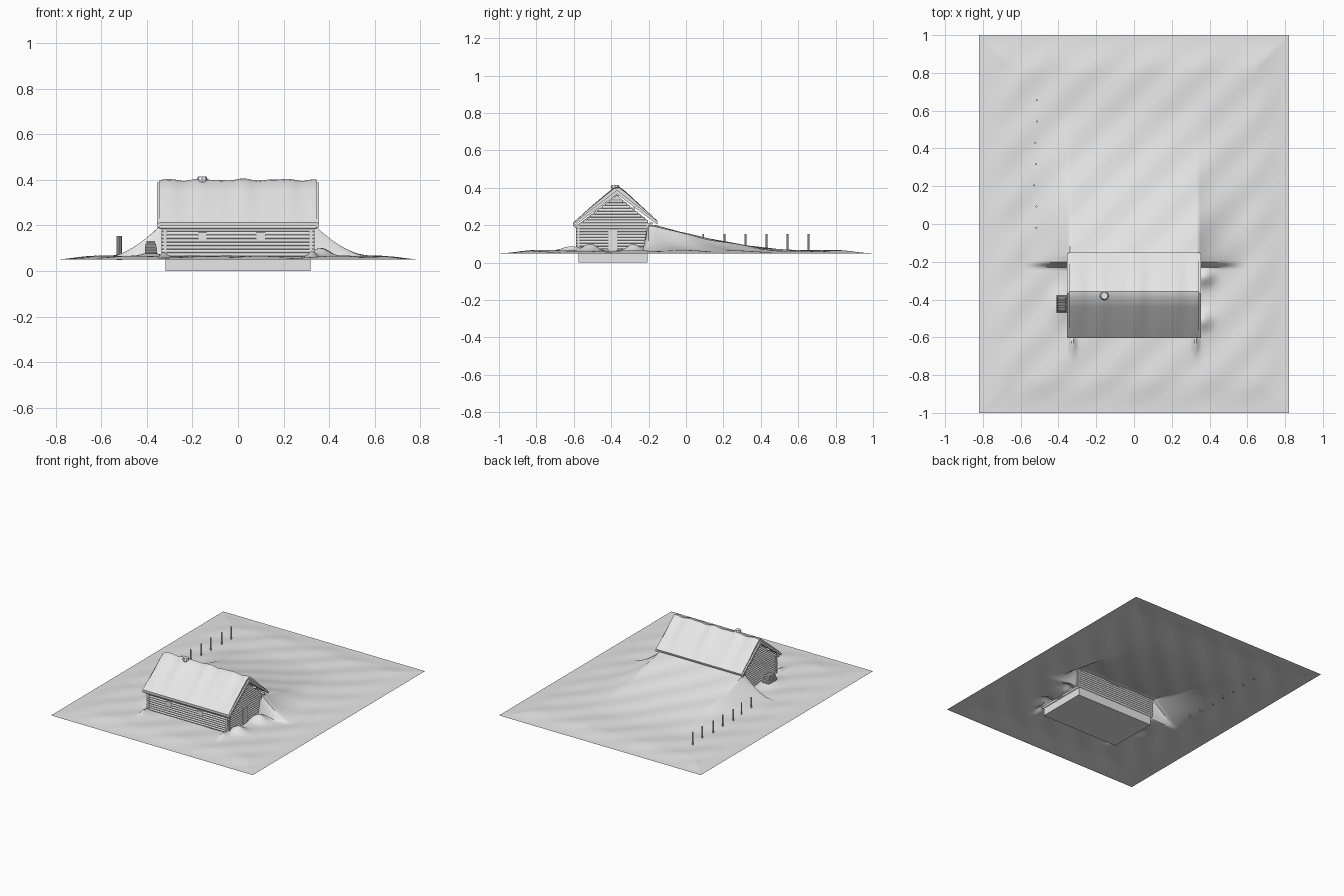
import bpy, bmesh, math
from mathutils import Matrix, Vector

if "Cube" in bpy.data.objects:
    bpy.data.objects.remove(bpy.data.objects["Cube"])

snow_grey = bpy.data.materials.new("pale_grey")
snow_grey.diffuse_color = (0.8, 0.8, 0.8, 1)
snow_grey.use_nodes = True
snow_grey.node_tree.nodes["Principled BSDF"].inputs["Base Color"].default_value = snow_grey.diffuse_color


def finish(name, bm, smooth=True):
    bmesh.ops.recalc_face_normals(bm, faces=bm.faces)
    mesh = bpy.data.meshes.new(name)
    bm.to_mesh(mesh)
    bm.free()
    mesh.materials.append(snow_grey)
    ob = bpy.data.objects.new(name, mesh)
    bpy.context.collection.objects.link(ob)
    if smooth:
        bpy.ops.object.select_all(action='DESELECT')
        ob.select_set(True)
        bpy.context.view_layer.objects.active = ob
        bpy.ops.object.shade_smooth_by_angle(angle=math.radians(40))
    return ob


def add_box(bm, x0, x1, y0, y1, z0, z1):
    m = Matrix.Translation(((x0 + x1) / 2, (y0 + y1) / 2, (z0 + z1) / 2))
    bmesh.ops.create_cube(bm, size=1, matrix=m @ Matrix.Diagonal((x1 - x0, y1 - y0, z1 - z0, 1)))


def add_log(bm, a, b, r, sides=10, r_end=None):
    a, b = Vector(a), Vector(b)
    rot = (b - a).to_track_quat('Z', 'Y').to_matrix().to_4x4()
    bmesh.ops.create_cone(bm, cap_ends=True, segments=sides, radius1=r,
                          radius2=r if r_end is None else r_end, depth=(b - a).length,
                          matrix=Matrix.Translation((a + b) / 2) @ rot)


def add_loft(bm, sections):
    rings = [[bm.verts.new(p) for p in s] for s in sections]
    n = len(rings[0])
    for r, s in zip(rings, rings[1:]):
        for i in range(n):
            bm.faces.new((r[i], r[(i + 1) % n], s[(i + 1) % n], s[i]))
    bm.faces.new(rings[0])
    bm.faces.new(rings[-1])


def step(t):
    t = max(0.0, min(1.0, t))
    return t * t * (3 - 2 * t)


def bump(x, y, cx, cy, sx, sy):
    return math.exp(-((x - cx) / sx) ** 2 - ((y - cy) / sy) ** 2)


# Snow field with a big drift behind the cabin
def ground(x, y):
    edge = step(min(0.82 - abs(x), 1 - abs(y)) / 0.2)
    h = 0.05 + edge * (0.013 + 0.0025 * math.sin(22 * (x - y)) + 0.002 * math.sin(13 * x + 6 * y))
    side = max(0, 1 - max(0, abs(x) - 0.34) / 0.27) ** 2
    back = max(0, min(1, 1 - (y + 0.17) / 0.78)) ** 1.6
    h += 0.135 * side * back * step((y + 0.235) / 0.035)
    for s in (-1, 1):
        h += 0.022 * bump(x, y, s * 0.325, -0.62, 0.018, 0.06)
    h += 0.035 * bump(x, y, 0.36, -0.51, 0.05, 0.05)
    h += 0.035 * bump(x, y, 0.37, -0.28, 0.05, 0.045)
    h += 0.018 * bump(x, y, -0.39, -0.42, 0.06, 0.09)
    return h


bm = bmesh.new()
bmesh.ops.create_grid(bm, x_segments=164, y_segments=200, size=1,
                      matrix=Matrix.Diagonal((0.82, 1, 1, 1)))
for v in bm.verts:
    v.co.z = ground(v.co.x, v.co.y)
finish("snow_field", bm)

# Foundation and inner wall core
core = [(-0.575, 0), (-0.205, 0), (-0.205, 0.225), (-0.37, 0.36), (-0.575, 0.205)]
bm = bmesh.new()
add_loft(bm, [[(x, y, z) for y, z in core] for x in (-0.318, 0.318)])
finish("foundation_core", bm, False)

# Log walls
pitch, rad = 0.0155, 0.0085
bm = bmesh.new()
for i in range(9):
    z = 0.072 + i * pitch
    for y in (-0.575, -0.205):
        add_log(bm, (-0.335, y, z), (0.335, y, z), rad)
for i in range(18):
    z = 0.064 + i * pitch
    y0 = -0.588 if z < 0.2 else -0.575 + (z - 0.2) * 1.30
    y1 = -0.192 if z < 0.215 else -0.205 - (z - 0.22) * 1.22
    if y1 - y0 > 0.02:
        for x in (-0.32, 0.32):
            add_log(bm, (x, y0, z), (x, y1, z), rad)
finish("log_walls", bm)

# Windows on the front and a door on each gable side that faces the yard
bm = bmesh.new()
for x in (-0.155, 0.10):
    add_box(bm, x - 0.02, x + 0.02, -0.586, -0.578, 0.135, 0.17)
finish("windows", bm, False)
bm = bmesh.new()
add_box(bm, 0.322, 0.331, -0.417, -0.365, 0.06, 0.18)
finish("door", bm, False)

# Purlin and eave beams
bm = bmesh.new()
for y, z in ((-0.588, 0.193), (-0.48, 0.277), (-0.368, 0.364), (-0.28, 0.288), (-0.185, 0.21)):
    add_log(bm, (-0.345, y, z), (0.345, y, z), 0.008)
finish("roof_beams", bm)

# Snow-laden roof with a wavy ridge
profile = [(-0.603, 0.197), (-0.604, 0.213), (-0.52, 0.286), (-0.44, 0.352), (-0.385, 0.396),
           (-0.357, 0.401), (-0.32, 0.373), (-0.24, 0.300), (-0.152, 0.223), (-0.156, 0.209),
           (-0.26, 0.296), (-0.368, 0.374), (-0.49, 0.282)]
bm = bmesh.new()
sections = []
for i in range(57):
    x = -0.345 + 0.69 * i / 56
    wave = 0.0035 * math.sin(36 * x + 0.9) + 0.002 * math.sin(61 * x)
    sag = -0.004 * step((abs(x) - 0.325) / 0.02)
    sections.append([(x, y, z + ((wave + sag) * step((z - 0.2) / 0.15) if 0 < k < 9 else 0))
                     for k, (y, z) in enumerate(profile)])
add_loft(bm, sections)
finish("snow_roof", bm)

# Barge boards under both roof ends
bm = bmesh.new()
barge = [(-0.604, 0.192), (-0.604, 0.21), (-0.368, 0.388), (-0.153, 0.22), (-0.153, 0.203), (-0.368, 0.366)]
for s in (-1, 1):
    add_loft(bm, [[(s * x, y, z) for y, z in barge] for x in (0.343, 0.355)])
finish("barge_boards", bm, False)

# Chimney with a cap
bm = bmesh.new()
add_log(bm, (-0.157, -0.38, 0.35), (-0.157, -0.38, 0.405), 0.019, 8)
add_log(bm, (-0.157, -0.38, 0.402), (-0.157, -0.38, 0.415), 0.024, 8, 0.019)
finish("chimney", bm)

# Firewood stack beside the left wall
bm = bmesh.new()
for row in range(5):
    half = 0.027 * math.sqrt(1 - (row / 5.6) ** 2)
    for k in range(7 - row // 2):
        y = -0.425 + (k - (6 - row // 2) / 2) * 0.0135
        z = 0.084 + row * 0.0105
        add_log(bm, (-0.382 - half, y, z), (-0.382 + half, y, z), 0.0065, 8)
finish("firewood_stack", bm)

# Row of fence posts
bm = bmesh.new()
for i, dx in enumerate((0, 0.001, -0.012, -0.003, -0.005, 0.004, 0.003)):
    y = -0.02 + i * 0.1125
    add_log(bm, (-0.517 + dx, y, 0.048), (-0.517 + dx, y, 0.153), 0.005, 8)
finish("fence_posts", bm)
